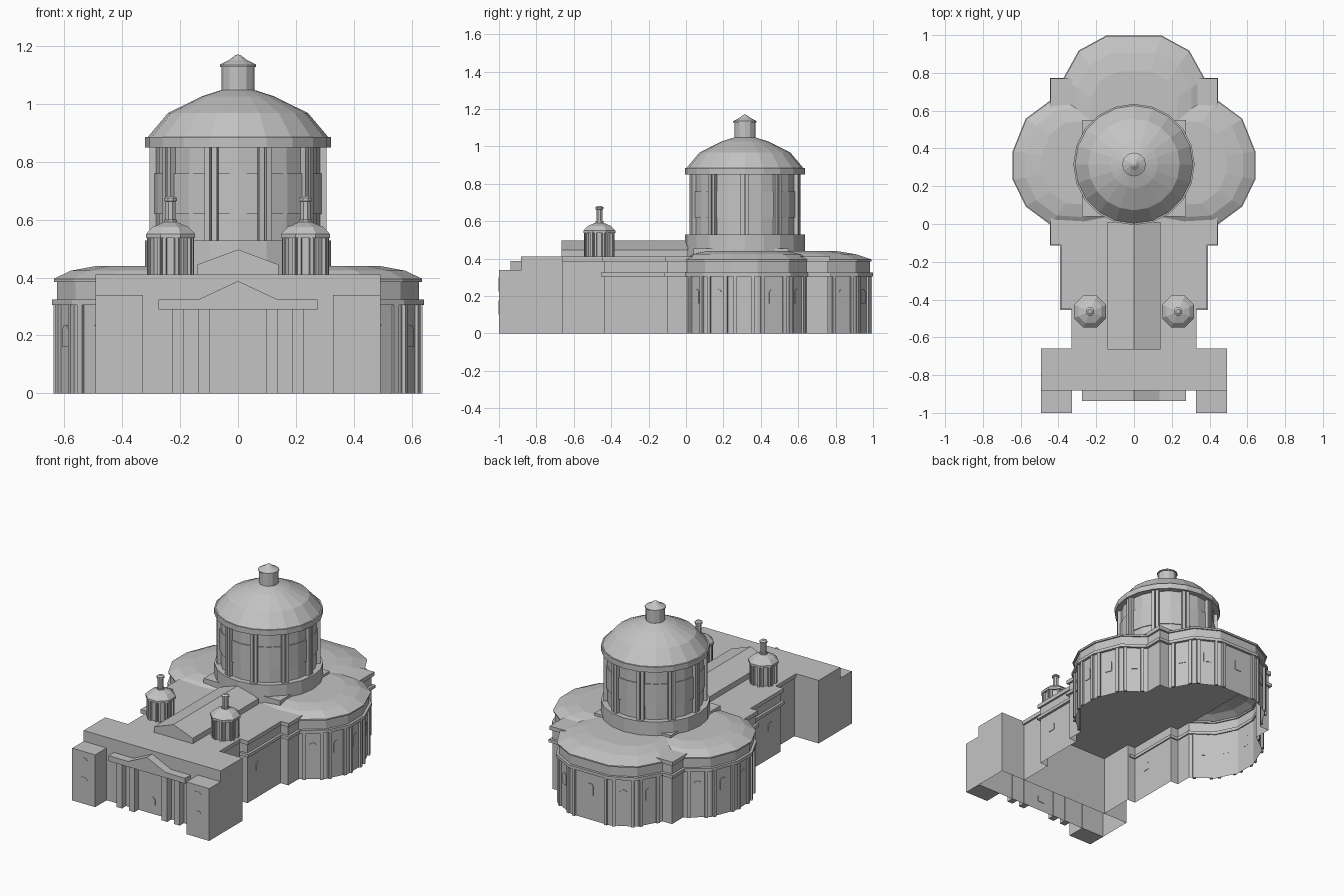
import bpy, bmesh, math
from mathutils import Vector

if "Cube" in bpy.data.objects:
    bpy.data.objects.remove(bpy.data.objects["Cube"])

stone = bpy.data.materials.new("grey_stone")
stone.diffuse_color = (0.55, 0.55, 0.55, 1)
stone.use_nodes = True
stone.node_tree.nodes["Principled BSDF"].inputs["Base Color"].default_value = stone.diffuse_color
parts = {}


def part(name):
    return parts.setdefault(name, bmesh.new())


def loft(name, rings, bottom=False, top=True, closed=True):
    """Skin a list of equal-length point rings."""
    bm = part(name)
    vs = [[bm.verts.new(p) for p in r] for r in rings]
    n = len(vs[0])
    for a, b in zip(vs, vs[1:]):
        for i in range(n if closed else n - 1):
            j = (i + 1) % n
            bm.faces.new((a[i], a[j], b[j], b[i]))
    if bottom:
        bm.faces.new(vs[0][::-1])
    if top:
        bm.faces.new(vs[-1])


def prism(name, pts, z0, z1, **kw):
    loft(name, [[(x, y, z) for x, y in pts] for z in (z0, z1)], **kw)


def box(name, x0, x1, y0, y1, z0, z1, **kw):
    prism(name, [(x0, y0), (x1, y0), (x1, y1), (x0, y1)], z0, z1, **kw)


def revolve(name, prof, n, cx, cy, turn=0.0, **kw):
    loft(name, [[(cx + r * math.cos(turn + k * math.tau / n), cy + r * math.sin(turn + k * math.tau / n), z)
                 for k in range(n)] for r, z in prof], **kw)


def slab(name, prof, p, nrm, d0, d1):
    """Upright profile (sideways, z) at plan point p, extruded along nrm from d0 to d1."""
    n = Vector((nrm[0], nrm[1], 0)).normalized()
    t = Vector((-n.y, n.x, 0))
    o = Vector((p[0], p[1], 0))
    loft(name, [[o + t * u + n * d + Vector((0, 0, z)) for u, z in prof] for d in (d0, d1)], bottom=True)


def rect(w, z0, z1):
    return [(-w / 2, z0), (w / 2, z0), (w / 2, z1), (-w / 2, z1)]


def arch(w, z0, z1):
    h = w / 2
    return [(-h, z0), (h, z0), (h, z1 - 0.016), (h * 0.6, z1 - 0.003), (0, z1),
            (-h * 0.6, z1 - 0.003), (-h, z1 - 0.016)]


def offset(pts, d):
    """Offset an open outline outward with mitred corners."""
    P = [Vector(p) for p in pts]
    N = [Vector(((b - a).y, -(b - a).x)).normalized() for a, b in zip(P, P[1:])]
    out = []
    for i, p in enumerate(P):
        a, b = N[max(i - 1, 0)], N[min(i, len(N) - 1)]
        out.append(tuple(p + (a + b) * (d / (1 + a.dot(b)))))
    return out


def mirror(pts):
    return [(-x, y) for x, y in reversed(pts)]


# Plan outlines
nave = [(0.33, -0.66), (0.33, -0.45), (0.387, -0.45), (0.387, -0.11), (0.442, -0.11)]
east = [(0.442, 0.0), (0.57, 0.095), (0.638, 0.235), (0.638, 0.385), (0.57, 0.555), (0.442, 0.65)]
north_half = [(0.37, 0.77), (0.29, 0.915), (0.143, 0.995)]
north = north_half + mirror(north_half)
half = nave + east + [(0.442, 0.77)] + north_half
outline = half + mirror(half)

# Main walls: open-bottomed shell, with cornice and eave bands
prism("main_walls", offset(outline, -0.012), 0, 0.395, top=False, closed=False)
run = outline[1:-1]
prism("cornice", offset(run, 0.004) + offset(run, -0.02)[::-1], 0.305, 0.325, bottom=True)
eave = outline[5:-5]
prism("eave", offset(eave, -0.003) + offset(eave, -0.02)[::-1], 0.385, 0.396, bottom=True)

# Pilaster pairs and arched windows around the three lobes
for lobe in (east, north, mirror(east)):
    for a, b in zip(lobe, lobe[1:]):
        a, b = Vector(a), Vector(b)
        d = (b - a).normalized()
        n = (d.y, -d.x)
        for p in (a + d * 0.028, b - d * 0.028):
            slab("lobe_pilasters", rect(0.02, 0, 0.306), p, n, -0.014, 0)
        slab("lobe_windows", arch(0.045, 0.16, 0.237), (a + b) / 2, n, -0.013, -0.008)

# Flat nave roof
top_half = nave + [(0.442, 0.77)]
prism("nave_roof", top_half + mirror(top_half), 0.385, 0.41, bottom=True)


# Sloped lobe roofs
def lobe_roof(name, pts, c, f):
    inner = [(c[0] + (x - c[0]) * f, c[1] + (y - c[1]) * f) for x, y in pts]
    mid = [(c[0] + (x - c[0]) * (f + 0.2), c[1] + (y - c[1]) * (f + 0.2)) for x, y in pts]
    loft(name, [[(x, y, z) for x, y in r] for r, z in ((pts, 0.395), (mid, 0.424), (inner, 0.44))])


wing = east + [(0.27, 0.66), (0.0, 0.6), (0.0, 0.04), (0.27, -0.01)]
lobe_roof("east_lobe_roof", wing, (0.2, 0.32), 0.66)
lobe_roof("west_lobe_roof", mirror(wing), (-0.2, 0.32), 0.66)
lobe_roof("north_lobe_roof", north + [(-0.37, 0.5), (0.37, 0.5)], (0, 0.5), 0.62)

# Raised gable roof over the nave
slab("nave_gable_roof", [(-0.14, 0.405), (0.14, 0.405), (0.14, 0.445), (0, 0.497), (-0.14, 0.445)],
     (0, -0.665), (0, -1), -0.675, 0)

# Facade block and corner towers
box("facade", -0.493, 0.493, -0.882, -0.66, 0, 0.41)
for s in (-1, 1):
    x0, x1 = sorted((s * 0.328, s * 0.493))
    box("facade_towers", x0, x1, -1.0, -0.88, 0, 0.34, bottom=True)
    for z in (0.1, 0.225):
        slab("tower_windows", arch(0.055, z, z + 0.075), (s * 0.41, -1.0), (0, -1), -0.004, 0.0015)
    # Portico columns
    for x in (0.208, 0.118):
        slab("portico_columns", rect(0.04, 0, 0.291), (s * x, -0.89), (0, -1), -0.012, 0.035)
    # Nave side window
    slab("nave_windows", arch(0.045, 0.18, 0.235), (s * 0.375, -0.33), (s, 0), -0.003, 0.004)
slab("portico_pediment", [(-0.275, 0.29), (0.275, 0.29), (0.275, 0.325), (0.135, 0.325), (0, 0.388),
                          (-0.135, 0.325), (-0.275, 0.325)], (0, -0.88), (0, -1), -0.002, 0.057)
slab("front_door", arch(0.045, 0.06, 0.112), (0, -0.882), (0, -1), -0.003, 0.004)

# Crossing block, drum and dome
CY = 0.315
box("crossing_block", -0.275, 0.275, 0.04, 0.55, 0.41, 0.455)
revolve("drum_base", [(0.321, 0.41), (0.321, 0.528)], 20, 0, CY)
revolve("drum_wall", [(0.286, 0.52), (0.286, 0.855)], 20, 0, CY)
revolve("drum_cornice", [(0.321, 0.85), (0.321, 0.885)], 20, 0, CY, bottom=True)
revolve("dome", [(0.312, 0.885), (0.242, 0.968), (0.125, 1.026), (0.05, 1.05)], 20, 0, CY)
revolve("lantern", [(0.057, 1.03), (0.057, 1.132)], 12, 0, CY)
revolve("lantern_cap", [(0.063, 1.128), (0.063, 1.135), (0.03, 1.152), (0.012, 1.166), (0.003, 1.17)],
        12, 0, CY, bottom=True)
for k in range(10):
    a = -math.pi / 2 + k * math.tau / 10
    # Two-plane window panel in each bay
    angs = [a + math.radians(g) for g in (-13.5, 0, 13.5)]
    ring = [(r * math.cos(g), CY + r * math.sin(g)) for r, gs in ((0.29, angs), (0.283, angs[::-1])) for g in gs]
    prism("drum_windows", ring, 0.62, 0.76, bottom=True)
    # Paired columns between bays
    for g in (15.6, 20.4):
        c = a + math.radians(g)
        n = (math.cos(c), math.sin(c))
        slab("drum_columns", rect(0.019, 0.525, 0.852), (n[0] * 0.28, CY + n[1] * 0.28), n, 0, 0.026)

# Two small turrets
for s in (-1, 1):
    x, y, t = s * 0.233, -0.463, math.pi / 8
    name = "east_turret" if s > 0 else "west_turret"
    revolve(name, [(0.075, 0.40), (0.075, 0.54)], 8, x, y, t, bottom=True)
    revolve(name + "_roof", [(0.092, 0.536), (0.092, 0.55), (0.066, 0.575), (0.033, 0.588), (0.015, 0.595)],
            8, x, y, t, bottom=True)
    revolve(name + "_lantern", [(0.024, 0.585), (0.024, 0.6), (0.018, 0.6), (0.018, 0.662), (0.024, 0.665),
                                (0.024, 0.674), (0.012, 0.682)], 8, x, y, t)
    for k in range(8):
        for g in (-0.13, 0.13):
            c = t + k * math.tau / 8 + g
            n = (math.cos(c), math.sin(c))
            slab(name + "_columns", rect(0.012, 0.41, 0.538), (x + n[0] * 0.068, y + n[1] * 0.068), n, 0, 0.015)

# Turn every part into an object
for name, bm in parts.items():
    if name not in ("main_walls",):
        bmesh.ops.recalc_face_normals(bm, faces=bm.faces)
    me = bpy.data.meshes.new(name)
    bm.to_mesh(me)
    bm.free()
    me.materials.append(stone)
    bpy.context.collection.objects.link(bpy.data.objects.new(name, me))
